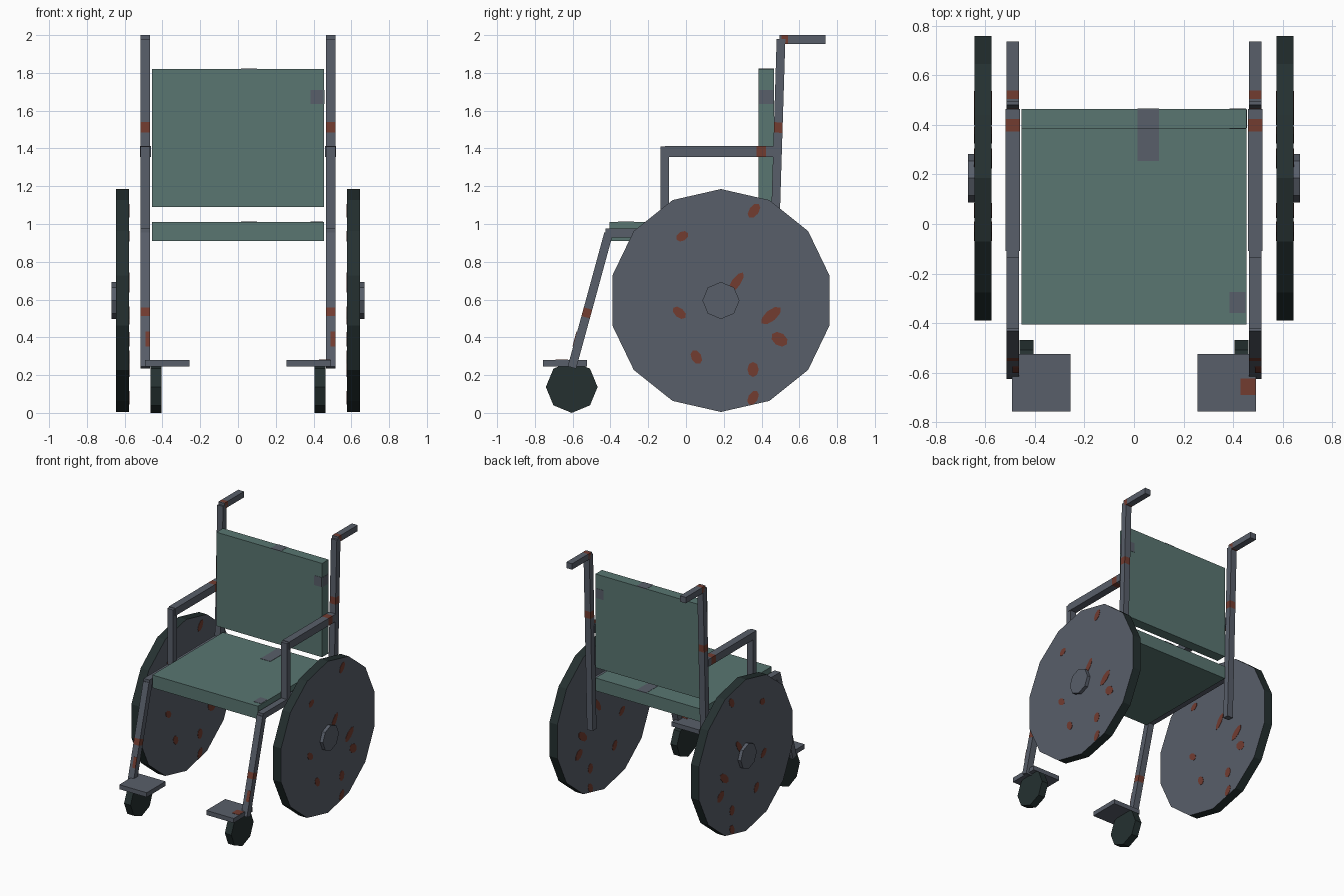
import bpy, bmesh, math
from mathutils import Vector, Matrix

if "Cube" in bpy.data.objects:
    bpy.data.objects.remove(bpy.data.objects["Cube"])


def mat(name, rgb):
    m = bpy.data.materials.new(name)
    m.diffuse_color = (*rgb, 1)
    m.use_nodes = True
    m.node_tree.nodes["Principled BSDF"].inputs["Base Color"].default_value = m.diffuse_color
    return m


TEAL = mat("teal_fabric", (0.100, 0.180, 0.165))
GREY = mat("grey_metal", (0.098, 0.113, 0.143))
DARK = mat("dark_rubber", (0.018, 0.030, 0.030))
RUST = mat("rust", (0.170, 0.045, 0.030))


def finish(name, bm, *mats):
    bmesh.ops.recalc_face_normals(bm, faces=bm.faces)
    me = bpy.data.meshes.new(name)
    bm.to_mesh(me)
    bm.free()
    for m in mats:
        me.materials.append(m)
    ob = bpy.data.objects.new(name, me)
    bpy.context.collection.objects.link(ob)
    return ob


def box(name, lo, hi, m):
    """Axis-aligned box between two corners."""
    lo, hi = Vector(lo), Vector(hi)
    bm = bmesh.new()
    bmesh.ops.create_cube(bm, size=1)
    for v in bm.verts:
        v.co = Vector(a * b for a, b in zip(v.co, hi - lo)) + (lo + hi) / 2
    return finish(name, bm, m)


def bar(name, x, a, b, w, h, bands=()):
    """Square tube in a side plane from (y, z) a to b; bands of length are rusty."""
    a, b = Vector((x, *a)), Vector((x, *b))
    d = (b - a).normalized()
    side = Vector((1, 0, 0))
    up = d.cross(side)
    bm = bmesh.new()
    bmesh.ops.create_cube(bm, size=1)
    for v in bm.verts:
        c = v.co.copy()
        v.co = (a + b) / 2 + side * c.x * w + up * c.y * h + d * c.z * (b - a).length
    for t in [t for band in bands for t in band]:
        bmesh.ops.bisect_plane(bm, geom=bm.verts[:] + bm.edges[:] + bm.faces[:],
                               plane_co=a.lerp(b, t), plane_no=d)
    for f in bm.faces:
        t = (f.calc_center_median() - a).dot(d) / (b - a).length
        f.material_index = int(any(p < t < q for p, q in bands))
    return finish(name, bm, GREY, RUST)


def disc(name, x0, x1, y, z, r, n, rim, face):
    """Flat-sided wheel with its axis along x and a corner at the top."""
    bm = bmesh.new()
    bmesh.ops.create_cone(bm, cap_ends=True, segments=n, radius1=r, radius2=r, depth=abs(x1 - x0))
    # top corner: first cone vertex lies on +y, which is turned to +z
    rot = Matrix(((0, 0, 1), (1, 0, 0), (0, 1, 0))).to_4x4()
    bmesh.ops.transform(bm, verts=bm.verts, matrix=Matrix.Translation(((x0 + x1) / 2, y, z)) @ rot)
    bm.normal_update()
    for f in bm.faces:
        f.material_index = int(abs(f.normal.x) > 0.9)
    return finish(name, bm, rim, face)


def spots(name, x, items):
    """Thin eight-sided rust plates on a wheel side: (y, z, half length, half width, angle)."""
    bm = bmesh.new()
    for y, z, l, w, ang in items:
        r = bmesh.ops.create_cone(bm, cap_ends=True, segments=8, radius1=1, radius2=1, depth=0.004)
        for v in r["verts"]:
            p, c, s = v.co.copy(), math.cos(math.radians(ang)), math.sin(math.radians(ang))
            u, k = p.x * l, p.y * w
            v.co = (x + p.z, y + u * c - k * s, z + u * s + k * c)
    return finish(name, bm, RUST)


# Fabric seat and backrest
box("seat", (-0.455, -0.405, 0.91), (0.455, 0.465, 1.01), TEAL)
box("backrest", (-0.455, 0.385, 1.09), (0.455, 0.465, 1.82), TEAL)

# Worn grey patches on the fabric
box("seat_patch_rear", (0.015, 0.255, 1.007), (0.10, 0.467, 1.012), GREY)
box("seat_patch_front", (0.385, -0.36, 1.007), (0.45, -0.275, 1.012), GREY)
box("backrest_patch_top", (0.015, 0.384, 1.817), (0.10, 0.466, 1.822), GREY)
for n, y in (("front", 0.385), ("rear", 0.465)):
    box("backrest_patch_" + n, (0.385, y - 0.002, 1.635), (0.453, y + 0.002, 1.71), GREY)
box("backrest_patch_side", (0.453, 0.387, 1.635), (0.457, 0.463, 1.71), GREY)

RUST_SPOTS = [(-0.02, 0.935, 0.035, 0.025, 30), (0.36, 1.07, 0.045, 0.026, 55),
              (0.265, 0.69, 0.065, 0.024, 55), (-0.035, 0.53, 0.042, 0.025, -40),
              (0.45, 0.515, 0.065, 0.03, 40), (0.495, 0.39, 0.048, 0.034, -35),
              (0.055, 0.295, 0.04, 0.027, -60), (0.355, 0.23, 0.04, 0.03, 90),
              (0.355, 0.08, 0.042, 0.026, 60)]

for s, n in ((1, "right"), (-1, "left")):
    x = s * 0.49
    # Big wheel, hub and rust
    disc(n + "_wheel", s * 0.576, s * 0.645, 0.185, 0.595, 0.59, 14, DARK, GREY)
    disc(n + "_hub", s * 0.64, s * 0.671, 0.185, 0.595, 0.098, 8, GREY, GREY)
    spots(n + "_wheel_rust_outer", s * 0.645, RUST_SPOTS)
    spots(n + "_wheel_rust_inner", s * 0.576, RUST_SPOTS)
    # Small front caster
    disc(n + "_caster", s * 0.406, s * 0.462, -0.605, 0.137, 0.137, 8, DARK, DARK)
    # Tube frame
    bar(n + "_front_leg", x, (-0.604, 0.24), (-0.41, 0.95), 0.05, 0.046, [(0.375, 0.44)])
    bar(n + "_seat_rail", x, (-0.425, 0.952), (0.465, 0.952), 0.05, 0.046)
    bar(n + "_back_post", x, (0.46, 0.60), (0.503, 1.98), 0.05, 0.046, [(0.64, 0.68)])
    bar(n + "_push_handle", x, (0.495, 1.977), (0.738, 1.977), 0.05, 0.046, [(0.04, 0.18)])
    bar(n + "_arm_post", x, (-0.112, 0.95), (-0.112, 1.41), 0.05, 0.046)
    bar(n + "_armrest", x, (-0.11, 1.385), (0.465, 1.385), 0.058, 0.058, [(0.84, 0.93)])
    # Rust on the lower leg front
    bar(n + "_leg_rust", x + 0.012, (-0.598, 0.352), (-0.577, 0.43), 0.026, 0.006).data.materials[0] = RUST
    # Footrest plate
    xs = sorted((s * 0.257, s * 0.493))
    box(n + "_footrest", (xs[0], -0.757, 0.245), (xs[1], -0.525, 0.28), GREY)

box("footrest_rust", (0.43, -0.69, 0.277), (0.49, -0.625, 0.282), RUST)
